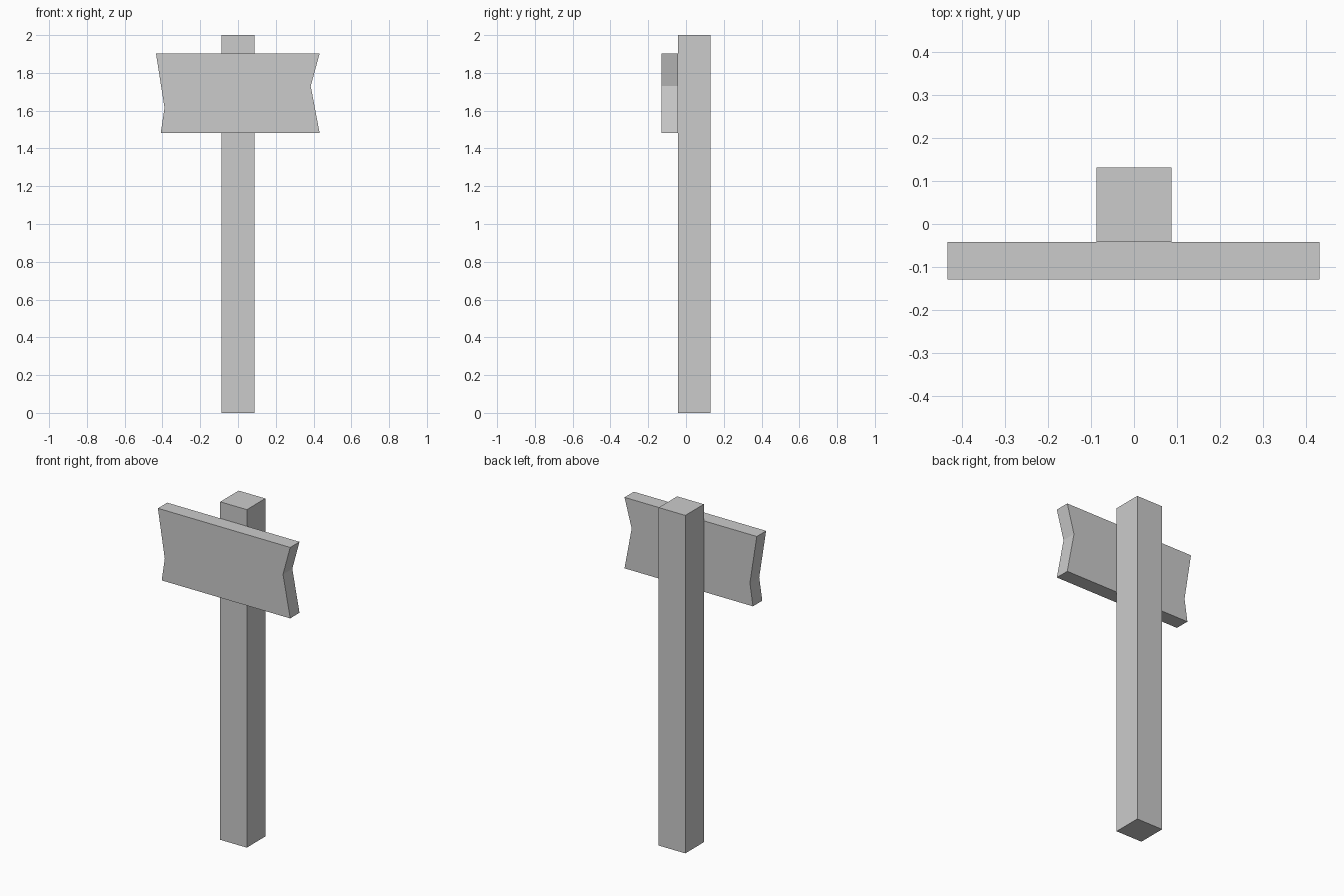
import bpy
import bmesh

if "Cube" in bpy.data.objects:
    bpy.data.objects.remove(bpy.data.objects["Cube"])


def extrude_profile(name, points, direction):
    """Fill a closed profile and extrude it along a direction."""
    bm = bmesh.new()
    face = bm.faces.new([bm.verts.new(p) for p in points])
    result = bmesh.ops.extrude_face_region(bm, geom=[face], use_keep_orig=True)
    verts = [g for g in result["geom"] if isinstance(g, bmesh.types.BMVert)]
    bmesh.ops.translate(bm, verts=verts, vec=direction)
    bmesh.ops.recalc_face_normals(bm, faces=bm.faces)
    mesh = bpy.data.meshes.new(name)
    bm.to_mesh(mesh)
    bm.free()
    obj = bpy.data.objects.new(name, mesh)
    bpy.context.collection.objects.link(obj)
    return obj


FRONT, JOINT, BACK = -0.129, -0.042, 0.131
HALF = 0.087

# Square upright post
extrude_profile("post", [(-HALF, JOINT, 0), (HALF, JOINT, 0),
                         (HALF, BACK, 0), (-HALF, BACK, 0)], (0, 0, 2))

# Sign board with unevenly notched ends
outline = [(-0.434, 1.902), (-0.389, 1.615), (-0.409, 1.482),
           (0.432, 1.482), (0.385, 1.73), (0.432, 1.902)]
extrude_profile("sign_board", [(x, FRONT, z) for x, z in outline],
                (0, JOINT - FRONT, 0))
